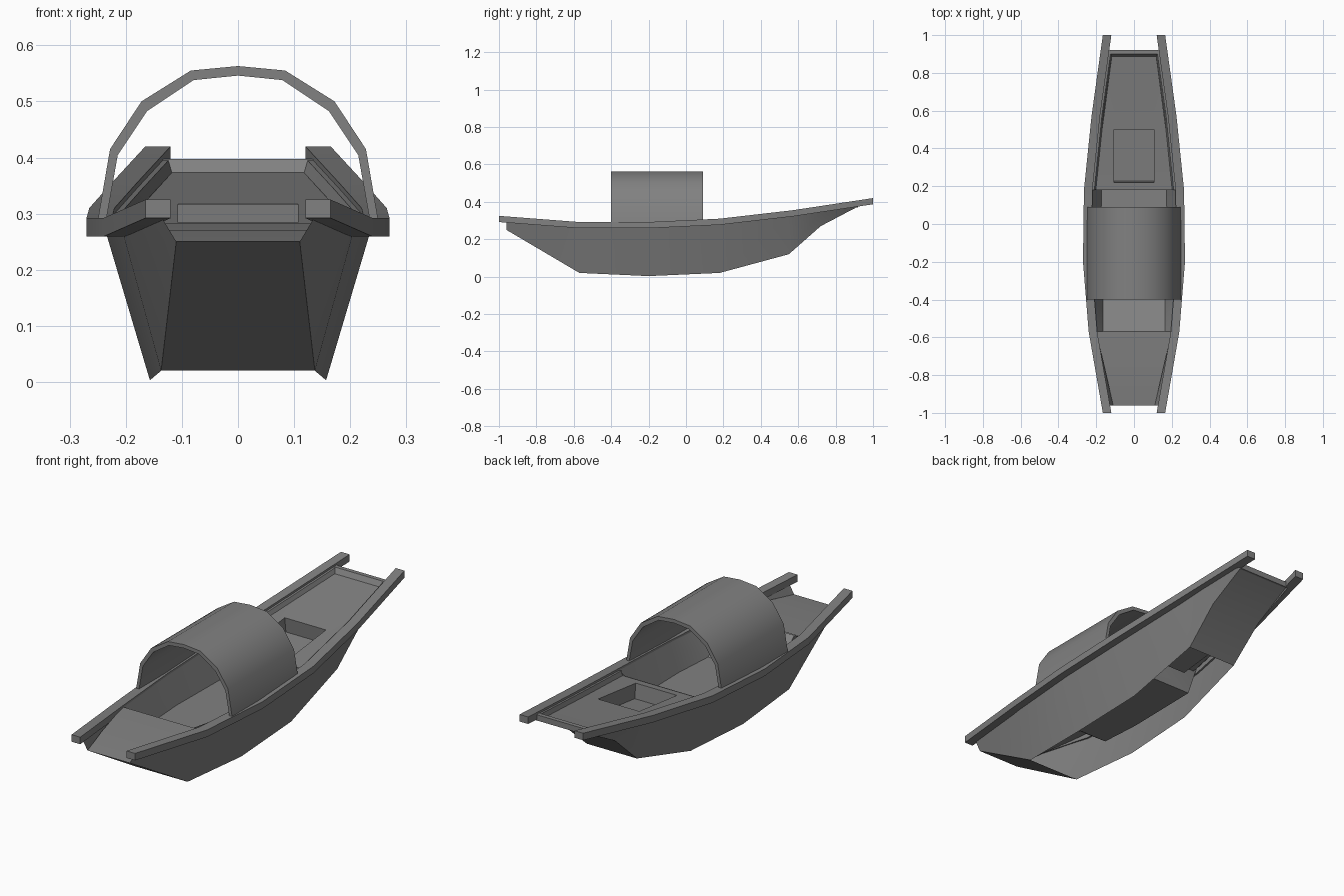
import bpy, bmesh

cube = bpy.data.objects.get("Cube")
if cube:
    bpy.data.objects.remove(cube, do_unlink=True)

grey = bpy.data.materials.new("weathered_grey")
grey.use_nodes = True
COLOUR = (0.22, 0.22, 0.22, 1)
grey.diffuse_color = COLOUR
grey.node_tree.nodes["Principled BSDF"].inputs["Base Color"].default_value = COLOUR


def interp(table, y, col):
    """Linear lookup in a table of stations whose first column is y."""
    for a, b in zip(table, table[1:]):
        if y <= b[0]:
            t = (y - a[0]) / (b[0] - a[0])
            return a[col] + (b[col] - a[col]) * t
    return table[-1][col]


def finish(name, bm, recalc=True):
    if recalc:
        bmesh.ops.recalc_face_normals(bm, faces=bm.faces)
    mesh = bpy.data.meshes.new(name)
    bm.to_mesh(mesh)
    bm.free()
    mesh.materials.append(grey)
    obj = bpy.data.objects.new(name, mesh)
    bpy.context.collection.objects.link(obj)
    bpy.ops.object.select_all(action='DESELECT')
    obj.select_set(True)
    bpy.context.view_layer.objects.active = obj
    bpy.ops.object.shade_smooth_by_angle(angle=0.6)
    return obj


def loft(bm, sections, closed=False):
    """Skin consecutive sections with quads; closed sections get end caps."""
    rings = [[bm.verts.new(p) for p in s] for s in sections]
    n = len(rings[0])
    rows = []
    for a, b in zip(rings, rings[1:]):
        rows.append([bm.faces.new((a[i], a[(i + 1) % n], b[(i + 1) % n], b[i]))
                     for i in range(n if closed else n - 1)])
    if closed:
        bm.faces.new(rings[0])
        bm.faces.new(rings[-1][::-1])
    return rows


# Stations: y, rail outer half width, rail top height
RAIL = [(-1, .165, .325), (-.57, .24, .292), (-.2, .27, .292),
        (.18, .265, .31), (.57, .225, .355), (1, .165, .42)]
RAIL_W, RAIL_H = .045, .033
# Stations: y, bottom half width, bottom height, top half width
HULL = [(-.96, .11, .25, .137), (-.57, .137, .02, .205), (-.2, .157, .003, .235),
        (.18, .15, .02, .23), (.55, .13, .12, .195), (.72, .135, .27, .178),
        (.92, .135, .375, .15)]


def rail_in(y):
    return interp(RAIL, y, 1) - RAIL_W


def rail_top(y):
    return interp(RAIL, y, 2)


# Gunwale rails and hull sides
for side, label in ((1, "left"), (-1, "right")):
    bm = bmesh.new()
    loft(bm, [[(side * (w - dx), y, z - dz) for dx, dz in
               ((0, 0), (RAIL_W, 0), (RAIL_W, RAIL_H), (0, RAIL_H))]
              for y, w, z in RAIL], closed=True)
    finish(label + "_rail", bm)

    bm = bmesh.new()
    loft(bm, [[(side * wb, y, zb), (side * wt, y, rail_top(y) - RAIL_H + .006)]
              for y, wb, zb, wt in HULL])
    finish(label + "_hull_side", bm)


# Bow and stern plates; the middle of the bottom stays open
for name, part in (("bow_plate", HULL[:2]), ("stern_plate", HULL[4:])):
    bm = bmesh.new()
    loft(bm, [[(-w, y, z), (w, y, z)] for y, w, z, _ in part])
    finish(name, bm)


# Foredeck, curving up from the bow
bm = bmesh.new()
loft(bm, [[(-w, y, z), (w, y, z)] for y, w, z in
          ((-.96, .11, .25), (-.8, .147, .27), (-.57, .2, .282))])
finish("foredeck", bm)

# Cockpit well: sloping front, flat floor, upright back wall
FLOOR = .155
bm = bmesh.new()
loft(bm, [[(-rail_in(y), y, rail_top(y) - .01), (-w, y, z),
           (w, y, z), (rail_in(y), y, rail_top(y) - .01)]
          for y, w, z in ((-.57, .165, .28), (-.4, .165, FLOOR), (-.2, .178, FLOOR),
                          (.18, .172, FLOOR), (.182, .19, .282))])
finish("cockpit_well", bm)

# Sunken rear deck with side coamings
DECK_END, HATCH = .9, .107


def deck_z(y):
    return rail_top(y) - .03


stations = (.18, .22, .5, DECK_END)
bm = bmesh.new()
rows = loft(bm, [[(x, y, deck_z(y)) for x in
                  (.018 - rail_in(y), -HATCH, HATCH, rail_in(y) - .018)]
                 for y in stations])
bmesh.ops.recalc_face_normals(bm, faces=bm.faces)
if rows[1][1].normal.z < 0:
    bmesh.ops.reverse_faces(bm, faces=bm.faces)
bmesh.ops.inset_individual(bm, faces=[rows[1][1]], thickness=.001, depth=-.07)
finish("rear_deck", bm, recalc=False)

for side, label in ((1, "left"), (-1, "right")):
    bm = bmesh.new()
    loft(bm, [[(side * (rail_in(y) - .018), y, deck_z(y)),
               (side * (rail_in(y) - .01), y, rail_top(y) - .01),
               (side * (rail_in(y) + .005), y, rail_top(y) - .01)]
              for y in (.18, .57, .92)])
    finish(label + "_coaming", bm)

# Stern crossbar with sloped inner face
bm = bmesh.new()
loft(bm, [[(x, .885, .37), (x, .9, .397), (x, .92, .397), (x, .92, .37)]
          for x in (-.135, .135)], closed=True)
finish("stern_crossbar", bm)

# Arched canopy
half = [(.25, .288), (.228, .415), (.172, .5), (.084, .555)]
arch = half + [(0, .563)] + [(-x, z) for x, z in half[::-1]]
inner = [(x * .94, z - .017 * min(1, (z - .288) / .2)) for x, z in arch]
bm = bmesh.new()
loft(bm, [[(x, y, z) for x, z in arch + inner[::-1]] for y in (-.4, .09)], closed=True)
finish("canopy", bm)
